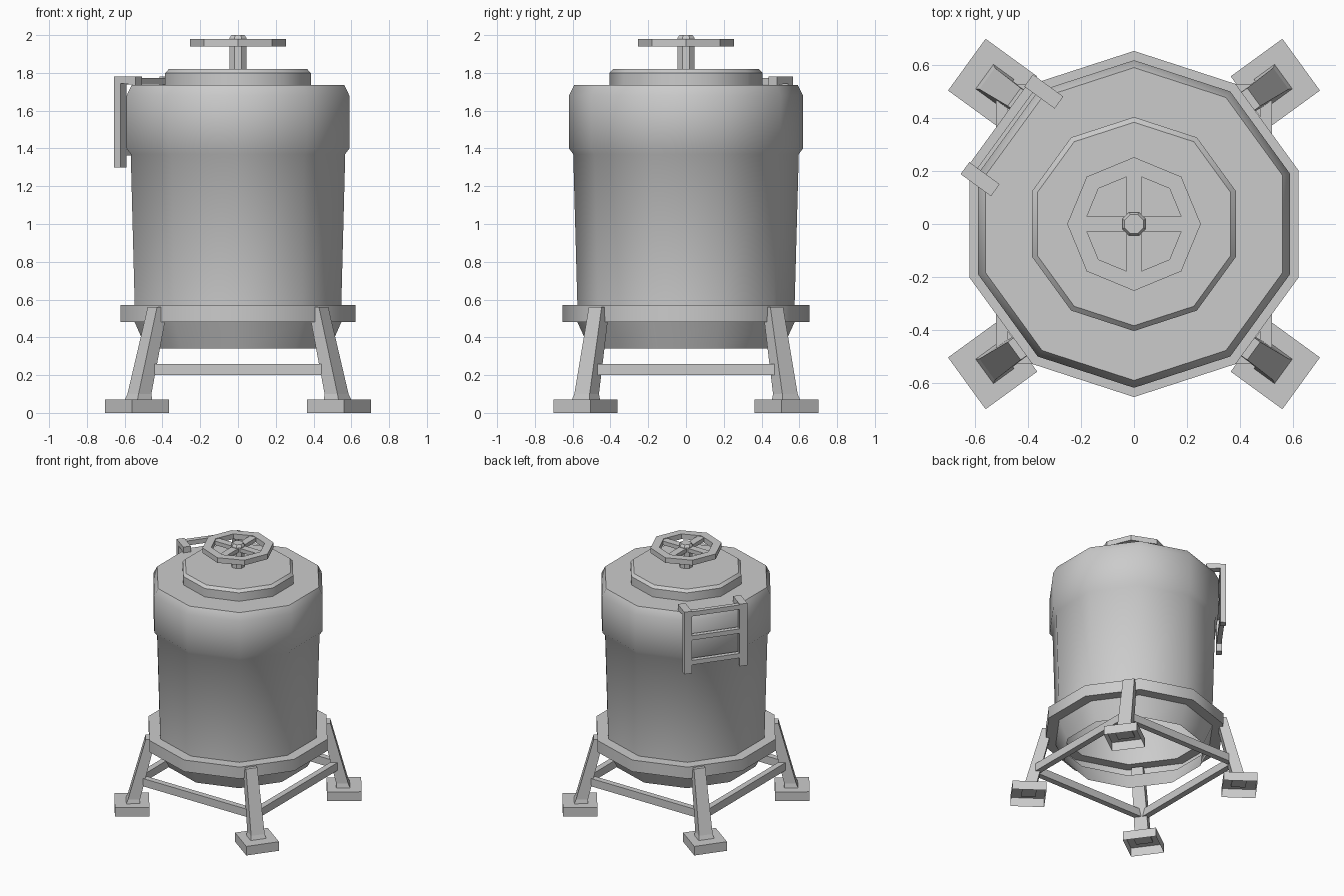
import bpy, bmesh
from math import sin, cos, radians, pi
from mathutils import Vector

if "Cube" in bpy.data.objects:
    bpy.data.objects.remove(bpy.data.objects["Cube"])


def loft(name, rings, cap_start=True, cap_end=True, closed=False, smooth=False):
    """Skin a list of equal-length loops of points into one object."""
    bm = bmesh.new()
    loops = [[bm.verts.new(p) for p in r] for r in rings]
    n = len(loops[0])
    pairs = list(zip(loops, loops[1:]))
    if closed:
        pairs.append((loops[-1], loops[0]))
    for a, b in pairs:
        for i in range(n):
            j = (i + 1) % n
            bm.faces.new((a[i], a[j], b[j], b[i]))
    if not closed:
        if cap_start:
            bm.faces.new(loops[0][::-1])
        if cap_end:
            bm.faces.new(loops[-1])
    # lathed parts are already wound outwards; mirrored parts need a recalc
    if cap_start or cap_end:
        if cap_start and cap_end:
            bmesh.ops.recalc_face_normals(bm, faces=bm.faces)
    me = bpy.data.meshes.new(name)
    bm.to_mesh(me)
    bm.free()
    ob = bpy.data.objects.new(name, me)
    bpy.context.collection.objects.link(ob)
    if smooth:
        bpy.ops.object.select_all(action='DESELECT')
        ob.select_set(True)
        bpy.context.view_layer.objects.active = ob
        bpy.ops.object.shade_smooth_by_angle(angle=radians(40))
    return ob


def circle(r, z, n, start):
    return [(r * cos(start + 2 * pi * i / n), r * sin(start + 2 * pi * i / n), z)
            for i in range(n)]


def rect(centre, u, v, a, b):
    """Rectangle of half sizes a, b along the directions u, v."""
    c = Vector(centre)
    return [c + u * a * s + v * b * t for s, t in ((-1, -1), (1, -1), (1, 1), (-1, 1))]


def bar(name, p, q, side, up, w, h):
    """Straight bar from p to q, w wide along side, h high along up."""
    return loft(name, [rect(p, side, up, w / 2, h / 2), rect(q, side, up, w / 2, h / 2)])


X, Y, Z = Vector((1, 0, 0)), Vector((0, 1, 0)), Vector((0, 0, 1))

# Ten-sided tank: open base, support ring, body, lid and raised hatch
profile = [(.51, .34), (.575, .48), (.655, .48), (.655, .57), (.575, .57),
           (.597, 1.37), (.62, 1.40), (.62, 1.68), (.592, 1.735),
           (.405, 1.735), (.405, 1.80), (.385, 1.82)]
loft("tank", [circle(r, z, 10, pi / 2) for r, z in profile],
     cap_start=False, smooth=True)

# Hand wheel: stem, octagonal rim and crossed spokes
loft("wheel_stem", [circle(r, z, 8, pi / 8) for r, z in
                    ((.048, 1.81), (.048, 1.985), (.038, 2.0))])
loft("wheel_rim", [circle(r, z, 8, 0) for r, z in
                   ((.253, 1.94), (.253, 1.98), (.19, 1.98), (.19, 1.94))], closed=True)
for name, d, s in (("wheel_spoke_x", X, Y), ("wheel_spoke_y", Y, X)):
    bar(name, d * -.2 + Z * 1.96, d * .2 + Z * 1.96, s, Z, .055, .03)

# Four splayed legs on hollow square feet
for sx, sy, tag in ((-1, -1, "front_left"), (1, -1, "front_right"),
                    (-1, 1, "back_left"), (1, 1, "back_right")):
    out = Vector((sx * cos(radians(36)), sy * sin(radians(36)), 0))
    side = Z.cross(out)
    foot = Vector((sx * .535, sy * .532, 0))
    loft("foot_" + tag, [rect(foot + Z * z, out, side, .121, .121) for z in (0, .07)],
         cap_start=False)
    loft("leg_" + tag, [
        rect((sx * .53, sy * .532, .05), out, side, .052, .062),
        rect((sx * .522, sy * .526, .10), out, side, .042, .05),
        rect((sx * .425, sy * .46, .56), out, side, .035, .042)])

# Braces between neighbouring legs
for s, a, b in ((-1, "front", "left"), (1, "back", "right")):
    bar("brace_" + a, (-.48, s * .505, .23), (.48, s * .505, .23), Y, Z, .045, .06)
    bar("brace_" + b, (s * .5, -.49, .23), (s * .5, .49, .23), X, Z, .045, .06)

# Short ladder hooked over the back left edge of the lid
out = Vector((cos(radians(144)), sin(radians(144)), 0))
side = Z.cross(out)
for t, tag in ((-.205, "a"), (.205, "b")):
    # L-shaped hook profile swept across the rail width
    hook = [(.60, 1.30), (.642, 1.30), (.642, 1.78), (.50, 1.78), (.50, 1.735), (.60, 1.745)]
    loft("ladder_rail_" + tag,
         [[out * r + Z * z + side * (t + w) for r, z in hook] for w in (-.028, .028)])
for i, z in enumerate((1.38, 1.57, 1.755)):
    bar("ladder_rung_%d" % (i + 1), out * .62 + side * -.2 + Z * z,
        out * .62 + side * .2 + Z * z, out, Z, .035, .035)
